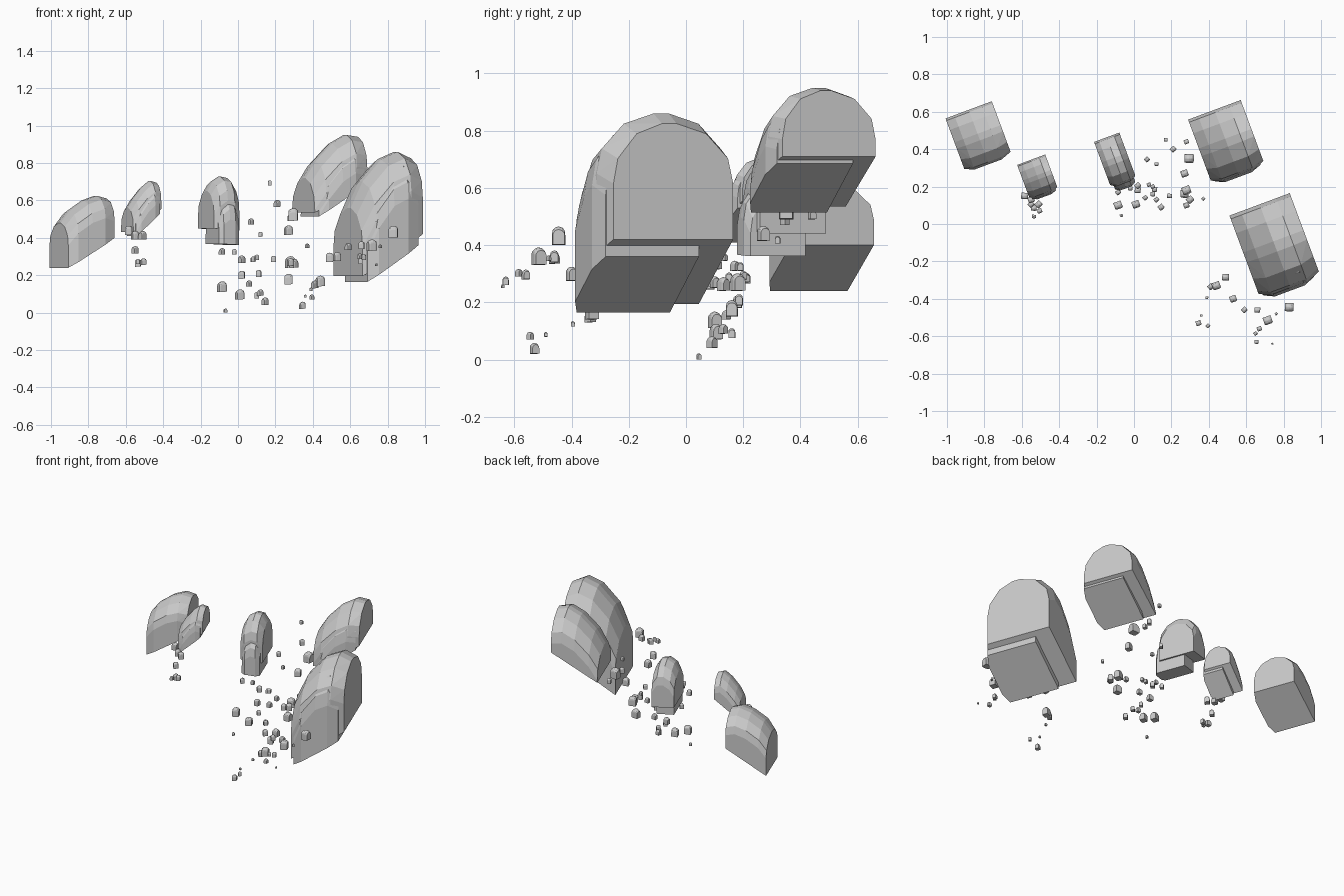
import bpy, bmesh, math

YAW = math.radians(20.4)


def rock_mesh(name, hu, hv0, hv1, zlo, zhi, crest, depth, u0=None, u1=None):
    """Convex tombstone rock: vertical sides, sloped flat base, domed crest along u."""
    u0 = -hu if u0 is None else u0
    u1 = hu if u1 is None else u1
    stations = (-1, -0.62, 0, 0.55, 1)
    front = (0.86, 1, 1, 1, 0.86)      # chamfered front corners
    arch = ((1, -1), (0.92, -0.58), (0.58, -0.17), (0.12, 0))
    mid = (hv0 + hv1) / 2
    bm = bmesh.new()
    for s, f, top in zip(stations, front, crest):
        t = (s + 1) / 2
        u = u0 + (u1 - u0) * t
        base = zlo + (zhi - zlo) * t
        for end, k in ((hv0, f), (hv1, 1)):
            reach = (end - mid) * k
            bm.verts.new((u, mid + reach, base))
            for w, d in arch:
                z = max(top + depth * d, base + 0.01 * (zhi - zlo + 0.1))
                bm.verts.new((u, mid + reach * w, z))
    res = bmesh.ops.convex_hull(bm, input=bm.verts[:])
    junk = {g for g in res["geom_interior"] + res["geom_unused"]
            if isinstance(g, bmesh.types.BMVert)}
    bmesh.ops.delete(bm, geom=list(junk), context='VERTS')
    bmesh.ops.recalc_face_normals(bm, faces=bm.faces[:])
    me = bpy.data.meshes.new(name)
    bm.to_mesh(me)
    bm.free()
    return me


def place(name, me, loc, scale=(1, 1, 1), yaw=YAW):
    ob = bpy.data.objects.new(name, me)
    ob.location, ob.scale, ob.rotation_euler.z = loc, scale, yaw
    bpy.context.collection.objects.link(ob)
    return ob


# Large floating boulders: centre, half sizes, base heights, crest heights, arch depth
boulders = {
    "right_boulder": ((.755, -.12), .172, .24, .195, .42, (.56, .70, .82, .86, .825), .21),
    "back_boulder": ((.495, .435), .15, .187, .535, .71, (.72, .81, .905, .95, .94), .17),
    "middle_boulder": ((-.10, .34), .072, .132, .45, .44, (.65, .70, .728, .72, .67), .13),
    "far_left_boulder": ((-.83, .465), .132, .155, .24, .40, (.48, .545, .60, .625, .61), .12),
    "left_boulder": ((-.515, .25), .08, .10, .43, .555, (.56, .61, .67, .705, .695), .10),
}
for name, ((x, y), hu, hv, zl, zh, crest, dep) in boulders.items():
    place(name, rock_mesh(name, hu, -hv, hv, zl, zh, crest, dep), (x, y, 0))

# Lower slabs stepping out beneath the boulders: v range, u range, base heights, crest drop
slabs = {
    "right_boulder": (-.25, .124, -.15, .14, .165, .36, .04),
    "back_boulder": (-.195, .11, -.13, .13, .515, .685, .035),
    "middle_boulder": (-.16, .06, -.055, .06, .368, .362, .10),
    "left_boulder": (-.11, .04, -.068, .068, .41, .53, .03),
}
for name, (v0, v1, u0, u1, zl, zh, drop) in slabs.items():
    (x, y), hu, hv, _, _, crest, dep = boulders[name]
    me = rock_mesh(name + "_slab", hu, v0, v1, zl, zh, [c - drop for c in crest], dep, u0, u1)
    place(name + "_slab", me, (x, y, 0))

# Small pebbles sharing one mesh: x, y, base z, size
right_pebbles = [
    (.49, -.285, .27, .037), (.44, -.33, .14, .042), (.41, -.335, .13, .03),
    (.39, -.395, .115, .014), (.53, -.40, .275, .036), (.59, -.46, .335, .028),
    (.66, -.46, .34, .03), (.715, -.515, .33, .045), (.76, -.48, .345, .014),
    (.83, -.445, .40, .047), (.345, -.53, .02, .028), (.395, -.545, .07, .02),
    (.36, -.49, .08, .012), (.67, -.56, .28, .025), (.65, -.585, .29, .02),
    (.655, -.63, .26, .022), (.74, -.64, .25, .01),
]
middle_pebbles = [
    (.295, .35, .49, .05), (.27, .27, .415, .038), (.21, .40, .565, .028),
    (.17, .45, .68, .02), (.28, .44, .49, .025), (.07, .345, .47, .025),
    (.12, .32, .405, .02), (.08, .21, .27, .022), (.02, .205, .265, .03),
    (.11, .185, .19, .028), (.10, .20, .28, .022), (.12, .13, .09, .025),
    (.10, .16, .075, .025), (.01, .105, .07, .04), (.06, .14, .14, .024),
    (.02, .18, .18, .032), (-.085, .10, .11, .042), (-.085, .17, .31, .026),
    (-.02, .19, .31, .022), (-.067, .045, 0, .016), (.145, .09, .04, .03),
    (.19, .15, .27, .025), (.28, .18, .24, .045), (.30, .13, .24, .035),
    (.27, .16, .15, .042), (.28, .10, .25, .03), (.37, .135, .345, .018),
]
left_pebbles = [
    (-.585, .15, .415, .036), (-.55, .13, .39, .034), (-.55, .105, .315, .03),
    (-.535, .085, .245, .03), (-.505, .07, .255, .026), (-.51, .105, .39, .034),
    (-.535, .04, .26, .02),
]
pebble = rock_mesh("pebble", .5, -.5, .5, 0, .05, (1, 1.16, 1.25, 1.2, 1.05), .4)
for side, group in (("right", right_pebbles), ("middle", middle_pebbles), ("left", left_pebbles)):
    for i, (x, y, z, s) in enumerate(group):
        place(f"{side}_pebble_{i + 1}", pebble, (x, y, z), (s, s * .95, s * 1.1),
              YAW + (i % 3 - 1) * .4)
